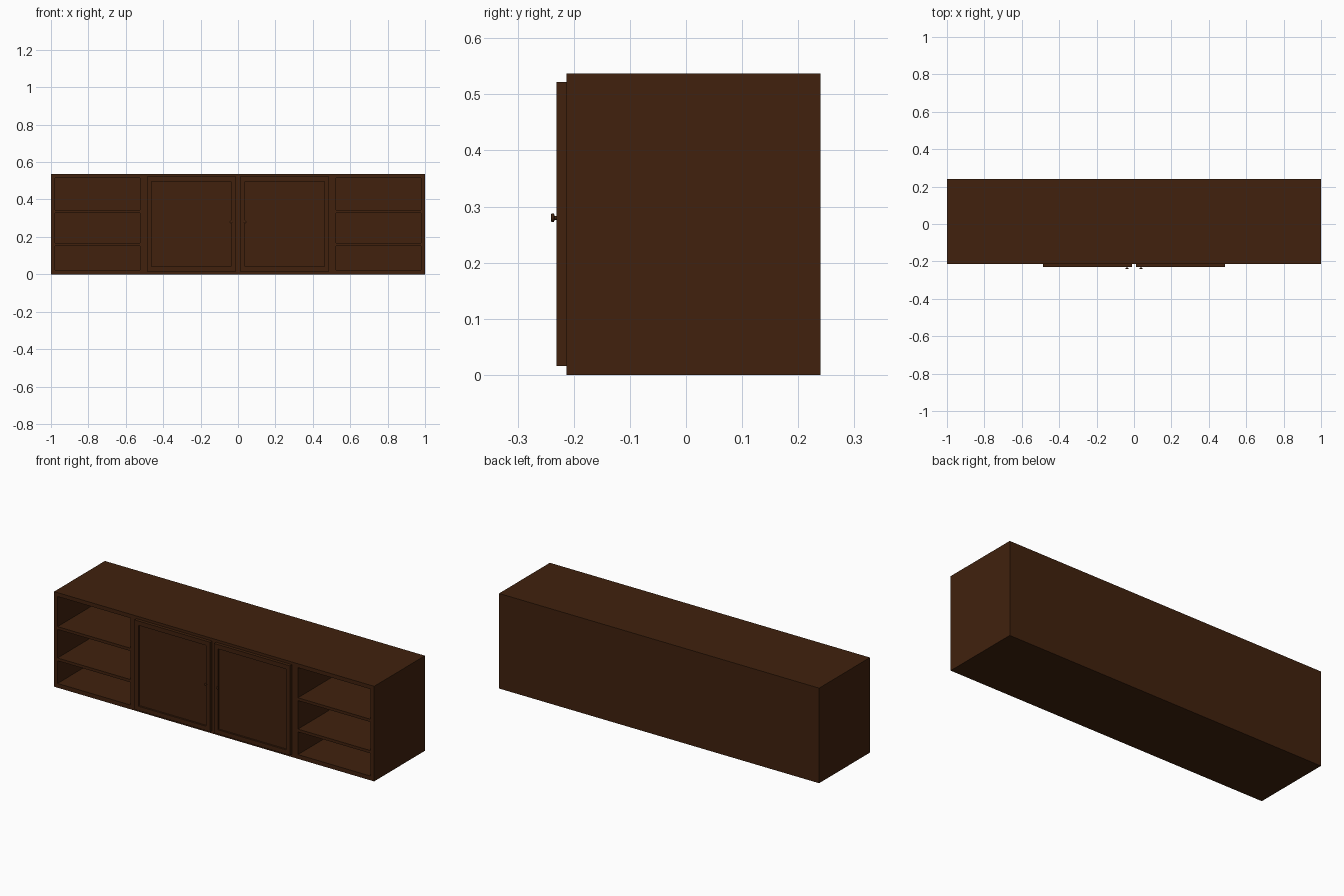
import bpy, bmesh, math
from mathutils import Matrix, Vector

if "Cube" in bpy.data.objects:
    bpy.data.objects.remove(bpy.data.objects["Cube"])

wood = bpy.data.materials.new("dark_walnut")
wood.diffuse_color = (0.052, 0.0155, 0.0042, 1)
wood.use_nodes = True
wood.node_tree.nodes["Principled BSDF"].inputs["Base Color"].default_value = wood.diffuse_color

FRONT, BACK, HEIGHT = -0.213, 0.24, 0.537


def finish(name, bm):
    me = bpy.data.meshes.new(name)
    bmesh.ops.recalc_face_normals(bm, faces=bm.faces)
    bm.to_mesh(me)
    bm.free()
    me.materials.append(wood)
    ob = bpy.data.objects.new(name, me)
    bpy.context.collection.objects.link(ob)
    return ob


def add_box(bm, x0, x1, y0, y1, z0, z1):
    size = Vector((x1 - x0, y1 - y0, z1 - z0))
    mid = Vector((x0 + x1, y0 + y1, z0 + z1)) / 2
    bmesh.ops.create_cube(bm, size=1, matrix=Matrix.Translation(mid) @ Matrix.Diagonal((*size, 1)))


# carcass: one solid body
bm = bmesh.new()
add_box(bm, -1, 1, FRONT, BACK, 0, HEIGHT)
carcass = finish("cabinet_body", bm)

# open shelf compartments, three on each side
bm = bmesh.new()
for x0, x1 in ((-0.978, -0.524), (0.524, 0.978)):
    for z0, z1 in ((0.024, 0.152), (0.168, 0.329), (0.345, 0.515)):
        add_box(bm, x0, x1, FRONT - 0.1, BACK - 0.02, z0, z1)
cutter = finish("shelf_cutter", bm)
cutter.hide_render = True
mod = carcass.modifiers.new("shelves", 'BOOLEAN')
mod.operation = 'DIFFERENCE'
mod.solver = 'EXACT'
mod.object = cutter
bpy.context.view_layer.objects.active = carcass
bpy.ops.object.modifier_apply(modifier=mod.name)
bpy.data.objects.remove(cutter)

# doors with recessed panels, and turned knobs
PROFILE = ((0.0, 0.0035), (0.004, 0.0035), (0.0045, 0.0075), (0.009, 0.0075), (0.0105, 0.005))
for side, s in (("left", -1), ("right", 1)):
    xs = sorted((s * 0.012, s * 0.486))
    bm = bmesh.new()
    add_box(bm, *xs, -0.231, FRONT, 0.016, 0.522)
    bm.normal_update()
    face = min(bm.faces, key=lambda f: f.calc_center_median().y)
    bmesh.ops.inset_region(bm, faces=[face], thickness=0.035)
    wall = bmesh.ops.extrude_discrete_faces(bm, faces=[face])["faces"][0]
    for v in wall.verts:
        v.co.y += 0.01
    finish(side + "_door", bm)

    bm = bmesh.new()
    n = 16
    rings = [[bm.verts.new((s * 0.037 + r * math.cos(2 * math.pi * i / n), -0.2305 - d,
                            0.28 + r * math.sin(2 * math.pi * i / n))) for i in range(n)]
             for d, r in PROFILE]
    for a, b in zip(rings, rings[1:]):
        for i in range(n):
            bm.faces.new((a[i], a[(i + 1) % n], b[(i + 1) % n], b[i]))
    bm.faces.new(rings[0])
    bm.faces.new(rings[-1])
    knob = finish(side + "_knob", bm)
    bpy.ops.object.select_all(action='DESELECT')
    knob.select_set(True)
    bpy.context.view_layer.objects.active = knob
    bpy.ops.object.shade_smooth_by_angle(angle=math.radians(40))
